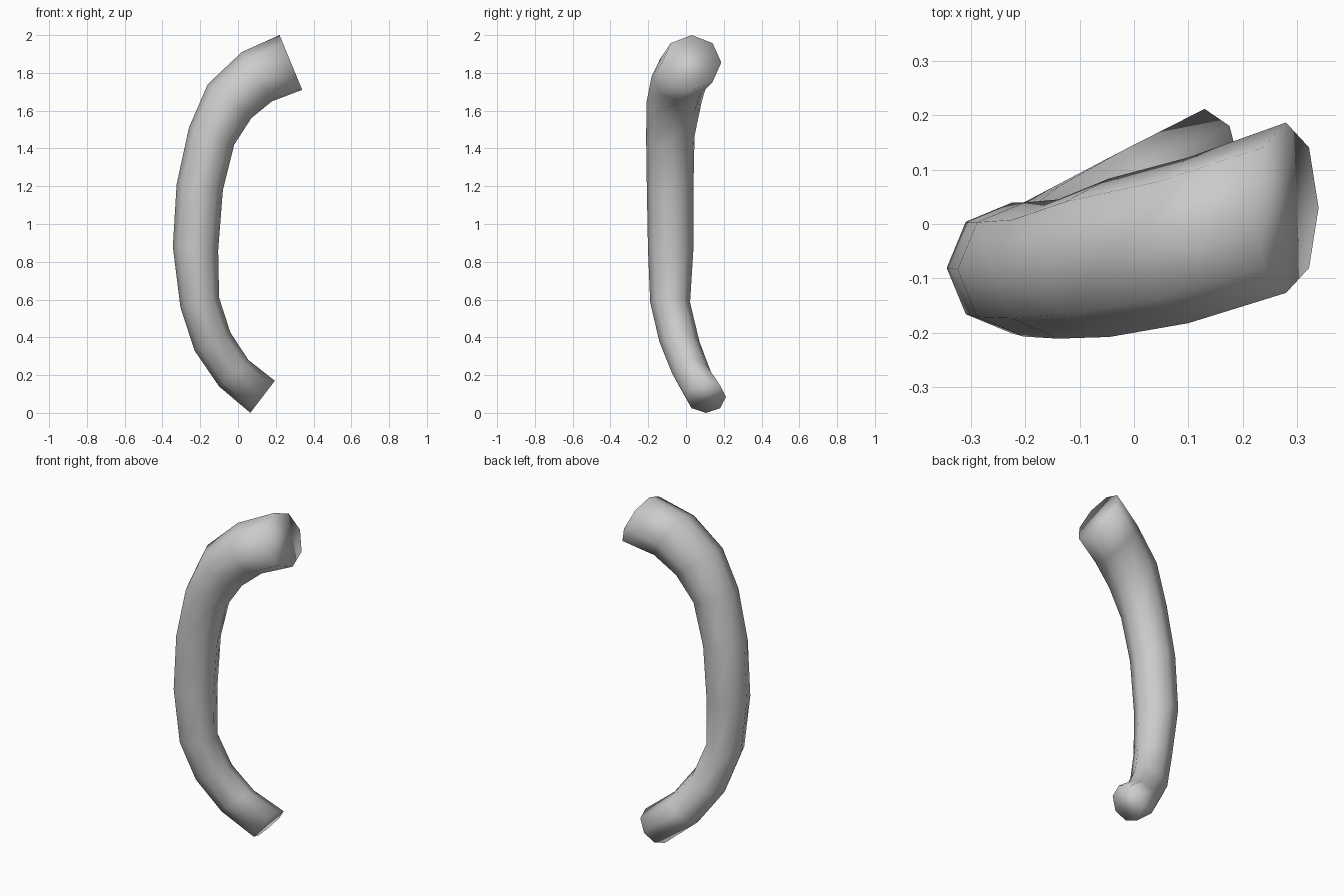
import bpy, bmesh, math
from mathutils import Vector

if "Cube" in bpy.data.objects:
    bpy.data.objects.remove(bpy.data.objects["Cube"])

SIDES = 8
# each ring: outer x, z / inner x, z / centre y
RINGS = [
    (0.22, 2.00, 0.34, 1.71, 0.03),
    (0.02, 1.91, 0.18, 1.65, -0.03),
    (-0.16, 1.74, 0.07, 1.56, -0.062),
    (-0.26, 1.51, -0.02, 1.42, -0.083),
    (-0.325, 1.21, -0.08, 1.18, -0.084),
    (-0.345, 0.88, -0.105, 0.86, -0.081),
    (-0.305, 0.56, -0.10, 0.61, -0.084),
    (-0.23, 0.33, -0.04, 0.425, -0.035),
    (-0.10, 0.14, 0.055, 0.28, 0.03),
    (0.065, 0.0, 0.195, 0.17, 0.105),
]

bm = bmesh.new()
loops = []
for ox, oz, ix, iz, y in RINGS:
    outer, inner = Vector((ox, y, oz)), Vector((ix, y, iz))
    centre, arm = (outer + inner) / 2, (outer - inner) / 2
    side = Vector((0, arm.length, 0))
    angles = [2 * math.pi * i / SIDES for i in range(SIDES)]
    loops.append([bm.verts.new(centre + arm * math.cos(a) + side * math.sin(a)) for a in angles])

# tube walls
for a, b in zip(loops, loops[1:]):
    for i in range(SIDES):
        j = (i + 1) % SIDES
        bm.faces.new((a[i], a[j], b[j], b[i]))
# end caps
bm.faces.new(loops[0])
bm.faces.new(loops[-1])
bmesh.ops.recalc_face_normals(bm, faces=bm.faces)
for f in bm.faces:
    f.smooth = True

mesh = bpy.data.meshes.new("curved_handle")
bm.to_mesh(mesh)
bm.free()
bpy.context.collection.objects.link(bpy.data.objects.new("curved_handle", mesh))
